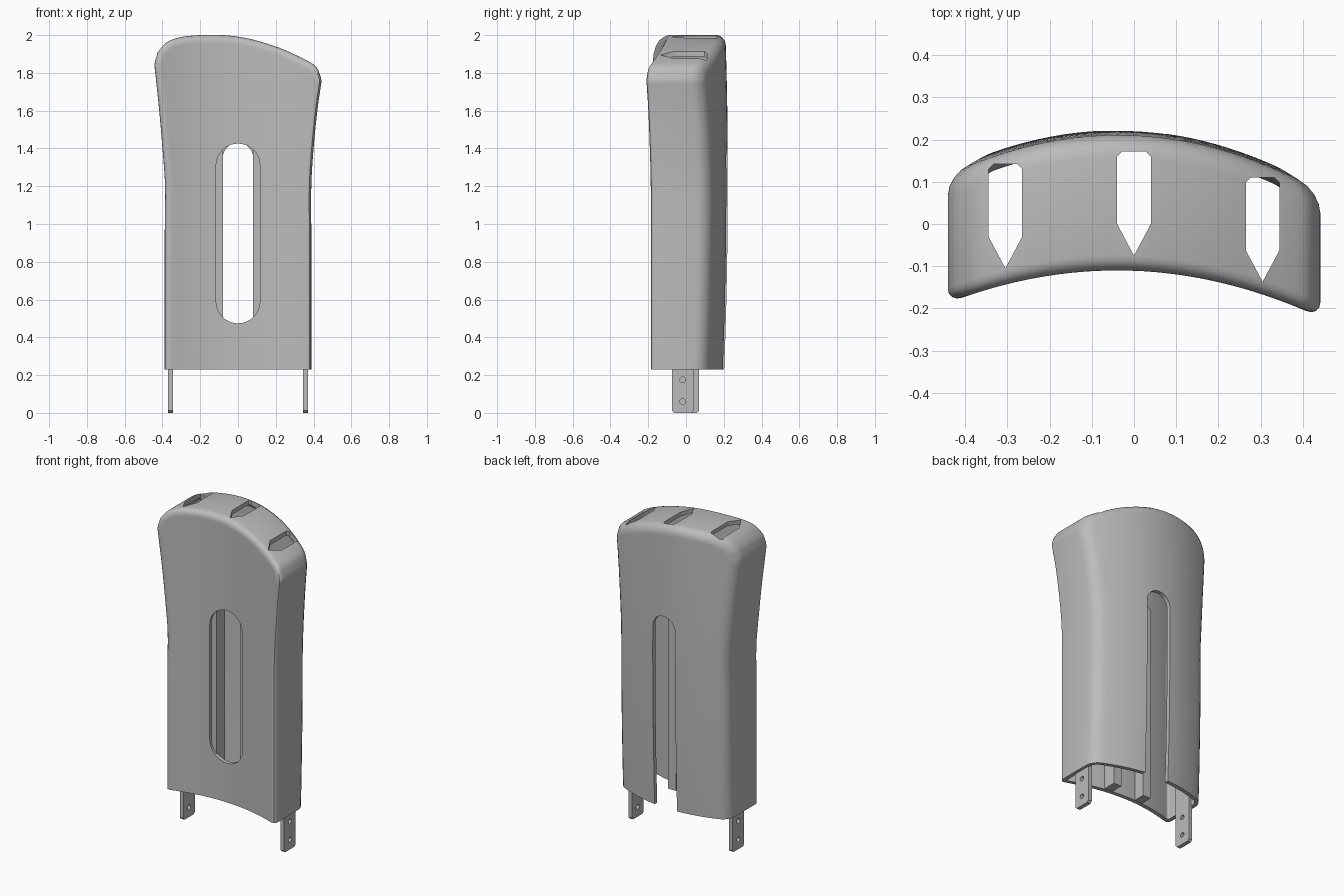
import bpy, bmesh, math
from mathutils import Vector

if "Cube" in bpy.data.objects:
    bpy.data.objects.remove(bpy.data.objects["Cube"])

NU, NV = 28, 32          # grid columns and rows of the shell faces
grey = bpy.data.materials.new("plain_grey")
grey.diffuse_color = (0.5, 0.5, 0.5, 1)
grey.use_nodes = True
grey.node_tree.nodes["Principled BSDF"].inputs["Base Color"].default_value = grey.diffuse_color

# Outline of the body as seen from the front (x, z)
LEFT = [(-.388, .6), (-.388, .95), (-.386, 1.2), (-.40, 1.4), (-.417, 1.6),
        (-.436, 1.78), (-.441, 1.85), (-.425, 1.91)]
RIGHT = [(.388, .6), (.388, .95), (.388, 1.2), (.40, 1.4), (.42, 1.6),
         (.437, 1.72), (.441, 1.765), (.425, 1.815)]
TOP = [(-.425, 1.91), (-.38, 1.96), (-.31, 1.988), (-.2, 2.0), (-.08, 2.0),
       (.05, 1.983), (.2, 1.94), (.32, 1.888), (.40, 1.845), (.425, 1.815)]


def spline(pts, n):
    """n + 1 samples of a Catmull-Rom curve through the points."""
    p = [Vector(q) for q in pts]
    p = [2 * p[0] - p[1]] + p + [2 * p[-1] - p[-2]]
    out = []
    for k in range(n + 1):
        s = k / n * (len(pts) - 1)
        i = min(int(s), len(pts) - 2)
        t = s - i
        a, b, c, d = p[i:i + 4]
        out.append(.5 * (2 * b + (c - a) * t + (2 * a - 5 * b + 4 * c - d) * t * t
                         + (3 * b - a - 3 * c + d) * t ** 3))
    return out


def front_y(x, z):
    return -.11 - .48 * (x + .04) ** 2


def back_y(x, z):
    return .222 - .6 * (x + .04) ** 2 - .02 * (z - 1.2) ** 2


def finish(name, bm):
    bmesh.ops.recalc_face_normals(bm, faces=bm.faces)
    me = bpy.data.meshes.new(name)
    bm.to_mesh(me)
    bm.free()
    me.materials.append(grey)
    ob = bpy.data.objects.new(name, me)
    bpy.context.collection.objects.link(ob)
    return ob


def curved_block(name, z0, shrink, rf, rb, steps=4):
    """Curved slab with the body outline, rounded at its front and back rims."""
    left = spline([(-.388, z0)] + LEFT, NV)
    right = spline([(.388, z0)] + RIGHT, NV)
    top = spline(TOP, NU)
    base = {(i, 0): Vector((-.388 + .776 * i / NU, z0)) for i in range(NU + 1)}
    base.update({(i, NV): top[i] for i in range(NU + 1)})
    base.update({(0, j): left[j] for j in range(NV + 1)})
    base.update({(NU, j): right[j] for j in range(NV + 1)})
    loop = ([(i, 0) for i in range(NU)] + [(NU, j) for j in range(NV)]
            + [(i, NV) for i in range(NU, 0, -1)] + [(0, j) for j in range(NV, 0, -1)])
    n = len(loop)

    def inset(d):
        res = {}
        for k, key in enumerate(loop):
            t = (base[loop[(k + 1) % n]] - base[loop[k - 1]]).normalized()
            nor = Vector((t.y, -t.x))
            if key[1] == 0:      # the bottom rim only moves sideways
                nor = Vector(({0: -1, NU: 1}.get(key[0], 0), 0))
                if key[0] not in (0, NU):
                    nor.x = 2 * key[0] / NU - 1
            res[key] = base[key] - nor * (d + shrink)
        return res

    bm = bmesh.new()

    def face_grid(r, surf, off):
        b = inset(r)
        g = {}
        for i in range(NU + 1):
            for j in range(NV + 1):
                u, v = i / NU, j / NV
                p = ((1 - u) * b[0, j] + u * b[NU, j] + (1 - v) * b[i, 0] + v * b[i, NV]
                     - (1 - u) * (1 - v) * b[0, 0] - u * (1 - v) * b[NU, 0]
                     - (1 - u) * v * b[0, NV] - u * v * b[NU, NV])
                g[i, j] = bm.verts.new((p.x, surf(p.x, p.y) + off, p.y))
        for i in range(NU):
            for j in range(NV):
                bm.faces.new((g[i, j], g[i + 1, j], g[i + 1, j + 1], g[i, j + 1]))
        return [g[k] for k in loop]

    def rims(r, surf, off, sign):
        out = []
        for s in range(1, steps + 1):
            a = math.pi / 2 * s / steps
            b = inset(r * (1 - math.sin(a)))
            out.append([bm.verts.new((b[k].x, surf(*b[k]) + off + sign * r * (1 - math.cos(a)),
                                      b[k].y)) for k in loop])
        return out

    rings = [face_grid(rf, front_y, shrink)] + rims(rf, front_y, shrink, 1)
    rings += rims(rb, back_y, -shrink, -1)[::-1] + [face_grid(rb, back_y, -shrink)]
    for p, q in zip(rings, rings[1:]):
        for k in range(n):
            m = (k + 1) % n
            bm.faces.new((p[k], p[m], q[m], q[k]))
    return finish(name, bm)


def prism(name, pts, a, b, axis):
    """Extrude a 2D outline from a to b along the given axis."""
    def place(p, h):
        q = list(p)
        q.insert("xyz".index(axis), h)
        return q
    bm = bmesh.new()
    lo = [bm.verts.new(place(p, a)) for p in pts]
    hi = [bm.verts.new(place(p, b)) for p in pts]
    bm.faces.new(lo)
    bm.faces.new(hi)
    for k in range(len(pts)):
        m = (k + 1) % len(pts)
        bm.faces.new((lo[k], lo[m], hi[m], hi[k]))
    return finish(name, bm)


def arc(cx, cy, r, a0, a1, n):
    return [(cx + r * math.cos(math.radians(a0 + (a1 - a0) * k / n)),
             cy + r * math.sin(math.radians(a0 + (a1 - a0) * k / n))) for k in range(n + 1)]


def cut(ob, cutter):
    cutter.hide_render = True
    mod = ob.modifiers.new("cut", 'BOOLEAN')
    mod.operation, mod.solver, mod.object = 'DIFFERENCE', 'EXACT', cutter
    bpy.context.view_layer.objects.active = ob
    bpy.ops.object.modifier_apply(modifier=mod.name)
    bpy.data.objects.remove(cutter)


# Hollow body, open at the bottom
body = curved_block("body", .23, 0, .035, .05)
cut(body, curved_block("cavity", .1, .025, .012, .03))

# Long front slot, and back slot that runs out of the bottom
cut(body, prism("front_slot", arc(0, 1.31, .116, 0, 180, 16) + arc(0, .59, .116, 180, 360, 16),
                -.3, -.02, "y"))
cut(body, prism("back_slot", arc(0, 1.35, .08, 0, 180, 16) + [(-.08, 0), (.08, 0)],
                .06, .4, "y"))

# Three pointed openings in the top
for x, tip in ((-.305, -.105), (0, -.075), (.305, -.137)):
    y = tip + .247
    cut(body, prism("top_opening", [(x, tip), (x + .04, tip + .075), (x + .04, y - .012),
                                    (x + .028, y), (x - .028, y), (x - .04, y - .012),
                                    (x - .04, tip + .075)], 1.6, 2.2, "z"))

bpy.ops.object.select_all(action='DESELECT')
body.select_set(True)
bpy.context.view_layer.objects.active = body
bpy.ops.object.shade_smooth_by_angle(angle=math.radians(32))

# Guide rails behind the front slot, and drilled mounting tabs
for side, name, mid in ((-1, "left", .0125), (1, "right", -.0175)):
    prism(name + "_rail", [(side * .08, -.097), (side * .135, -.097),
                           (side * .135, -.015), (side * .08, -.015)], .232, 1.47, "z")
    w, c = .0575, .012
    tab = prism(name + "_tab", [(mid - w + c, 0), (mid + w - c, 0), (mid + w, c), (mid + w, .45),
                                (mid - w, .45), (mid - w, c)], side * .345, side * .37, "x")
    for z in (.06, .175):
        cut(tab, prism("tab_hole", arc(mid, z, .015, 0, 345, 23), side * .3, side * .4, "x"))
